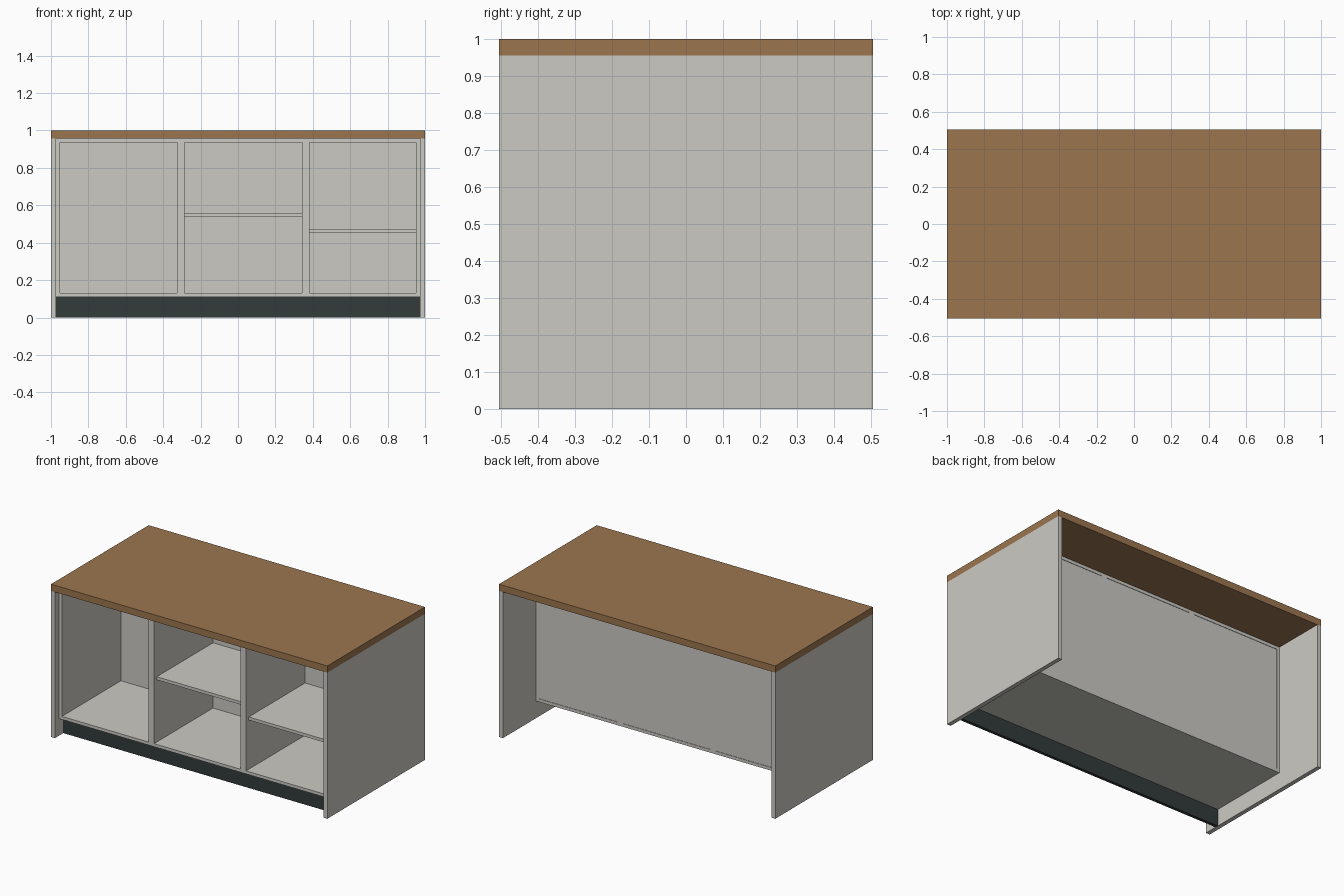
import bpy

if "Cube" in bpy.data.objects:
    bpy.data.objects.remove(bpy.data.objects["Cube"], do_unlink=True)


def material(name, rgb):
    mat = bpy.data.materials.new(name)
    mat.use_nodes = True
    mat.diffuse_color = (*rgb, 1)
    mat.node_tree.nodes["Principled BSDF"].inputs["Base Color"].default_value = (*rgb, 1)
    return mat


GREY = material("warm grey board", (0.60, 0.59, 0.55))
WOOD = material("brown wood", (0.33, 0.18, 0.078))
DARK = material("dark plinth", (0.032, 0.043, 0.042))


def box(name, x, y, z, mat):
    """Axis-aligned board given as (min, max) on each axis."""
    bpy.ops.mesh.primitive_cube_add(size=1, location=[sum(r) / 2 for r in (x, y, z)])
    obj = bpy.context.object
    obj.name = name
    obj.scale = [r[1] - r[0] for r in (x, y, z)]
    bpy.ops.object.transform_apply(location=False, rotation=False, scale=True)
    obj.data.materials.append(mat)
    return obj


DEPTH = 0.505                  # half depth of the worktop
TOP = 0.956                    # underside of the worktop
FLOOR = 0.111                  # plinth height
T = 0.02                       # board thickness
END = 0.972                    # inner face of the end panels
FRONT, BACK = -0.461, 0.161    # carcass front and back

# Worktop and the two end panels
box("worktop", (-1, 1), (-DEPTH, DEPTH), (TOP, 1), WOOD)
box("right_end_panel", (-1, -END), (-DEPTH, DEPTH), (0, TOP), GREY)
box("left_end_panel", (END, 1), (-DEPTH, DEPTH), (0, TOP), GREY)


def cabinet(name, x0, x1, shelf_z=None):
    inner = (x0 + T, x1 - T)
    carcass = (FRONT, BACK)
    back_panel = (BACK - 0.012, BACK - 0.003)
    box(name + "_right_side", (x0, x0 + T), carcass, (FLOOR, TOP), GREY)
    box(name + "_left_side", (x1 - T, x1), carcass, (FLOOR, TOP), GREY)
    box(name + "_base", inner, carcass, (FLOOR, FLOOR + T), GREY)
    box(name + "_top", inner, carcass, (TOP - T, TOP), GREY)
    box(name + "_back", inner, back_panel, (FLOOR + T, TOP - T), GREY)
    box(name + "_plinth", (x0, x1), (-0.418, -0.398), (0, FLOOR), DARK)
    if shelf_z:
        box(name + "_shelf", inner, (FRONT + 0.028, back_panel[0]),
            (shelf_z, shelf_z + T), GREY)


# Three open cabinets side by side
cabinet("open_cabinet", -END, -0.305)
cabinet("middle_cabinet", -0.305, 0.361, 0.538)
cabinet("narrow_cabinet", 0.361, END, 0.453)
